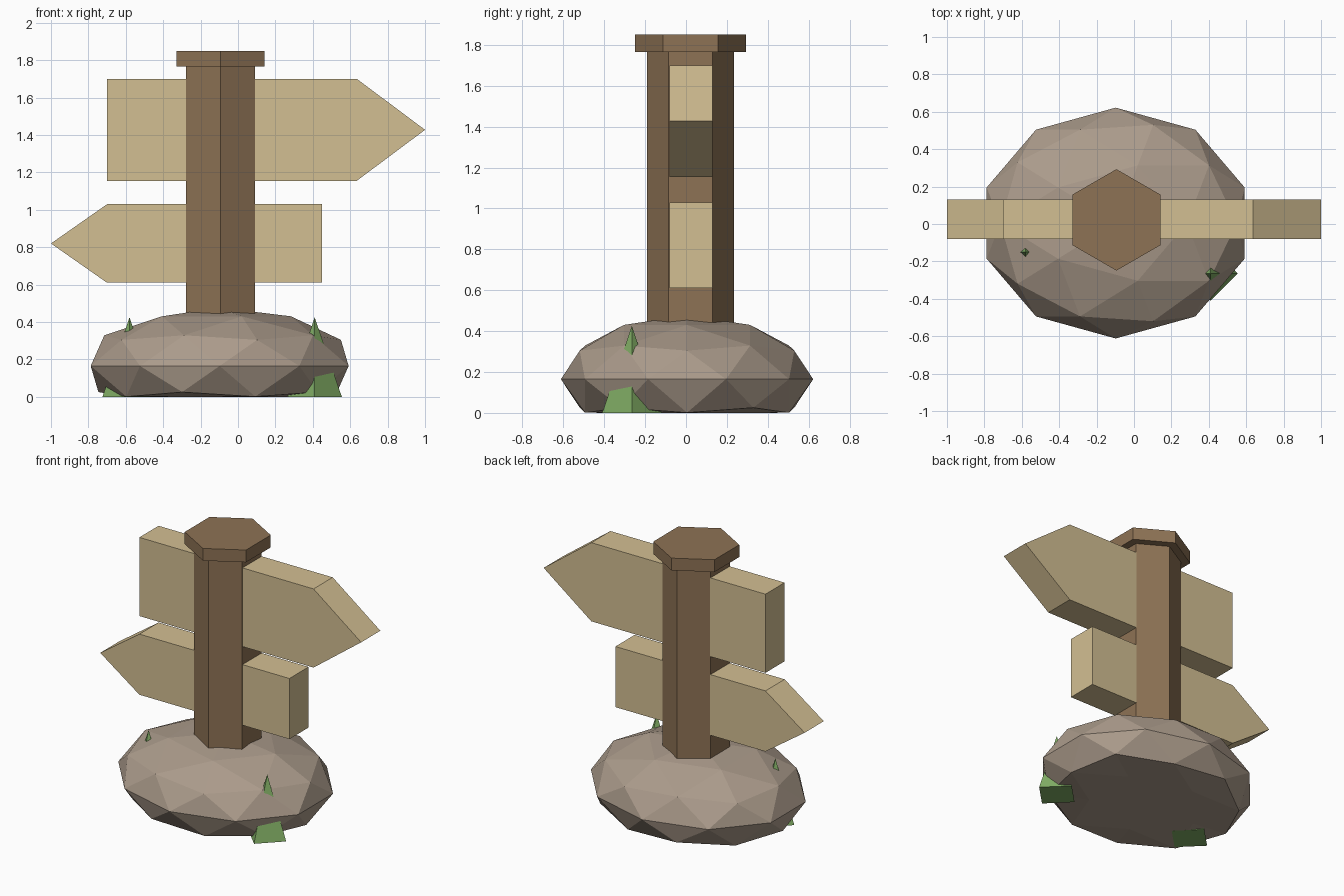
import bpy, bmesh
from mathutils import Matrix

if "Cube" in bpy.data.objects:
    bpy.data.objects.remove(bpy.data.objects["Cube"])


def material(name, rgb):
    m = bpy.data.materials.new(name)
    m.diffuse_color = (*rgb, 1)
    m.use_nodes = True
    m.node_tree.nodes["Principled BSDF"].inputs["Base Color"].default_value = m.diffuse_color
    return m


POST = material("dark_wood", (0.27, 0.17, 0.09))
BOARD = material("light_wood", (0.65, 0.52, 0.29))
ROCK = material("stone", (0.41, 0.33, 0.26))
GRASS = material("grass", (0.22, 0.42, 0.13))


def finish(name, bm, mat):
    bmesh.ops.recalc_face_normals(bm, faces=bm.faces)
    me = bpy.data.meshes.new(name)
    bm.to_mesh(me)
    bm.free()
    me.materials.append(mat)
    ob = bpy.data.objects.new(name, me)
    bpy.context.collection.objects.link(ob)
    return ob


def cone(name, sides, r1, r2, x, y, z0, z1, mat):
    bm = bmesh.new()
    bmesh.ops.create_cone(bm, cap_ends=True, segments=sides, radius1=r1, radius2=r2,
                          depth=z1 - z0, matrix=Matrix.Translation((x, y, (z0 + z1) / 2)))
    # keep a corner facing the front, and merge the apex of pointed cones
    bmesh.ops.remove_doubles(bm, verts=bm.verts, dist=1e-5)
    return finish(name, bm, mat)


def board(name, end, shoulder, tip, z0, z1, y0=-0.08, y1=0.13):
    bm = bmesh.new()
    outline = [(end, z0), (shoulder, z0), (tip, (z0 + z1) / 2), (shoulder, z1), (end, z1)]
    face = bm.faces.new([bm.verts.new((x, y0, z)) for x, z in outline])
    ext = bmesh.ops.extrude_face_region(bm, geom=[face])
    moved = [g for g in ext["geom"] if isinstance(g, bmesh.types.BMVert)]
    bmesh.ops.translate(bm, verts=moved, vec=(0, y1 - y0, 0))
    return finish(name, bm, BOARD)


# rock: squashed icosphere flattened on the ground
bm = bmesh.new()
bmesh.ops.create_icosphere(bm, subdivisions=2, radius=1)
for v in bm.verts:
    x, y, z = v.co
    v.co = (-0.098 + 0.725 * x, 0.005 + 0.617 * y, max(0, 0.165 + 0.312 * z))
finish("rock_base", bm, ROCK)

# hexagonal post and its cap
cone("post", 6, 0.213, 0.213, -0.094, 0.022, 0.15, 1.78, POST)
cone("post_cap", 6, 0.271, 0.271, -0.094, 0.022, 1.765, 1.85, POST)

# arrow boards
board("upper_sign", -0.70, 0.635, 1.0, 1.155, 1.70)
board("lower_sign", 0.45, -0.70, -1.0, 0.61, 1.03)

# grass tufts poking through the rock
for i, (x, y) in enumerate([(0.41, -0.265), (-0.58, -0.15)]):
    cone(f"grass_tuft_{i + 1}", 4, 0.145, 0, x, y, 0, 0.425, GRASS)
